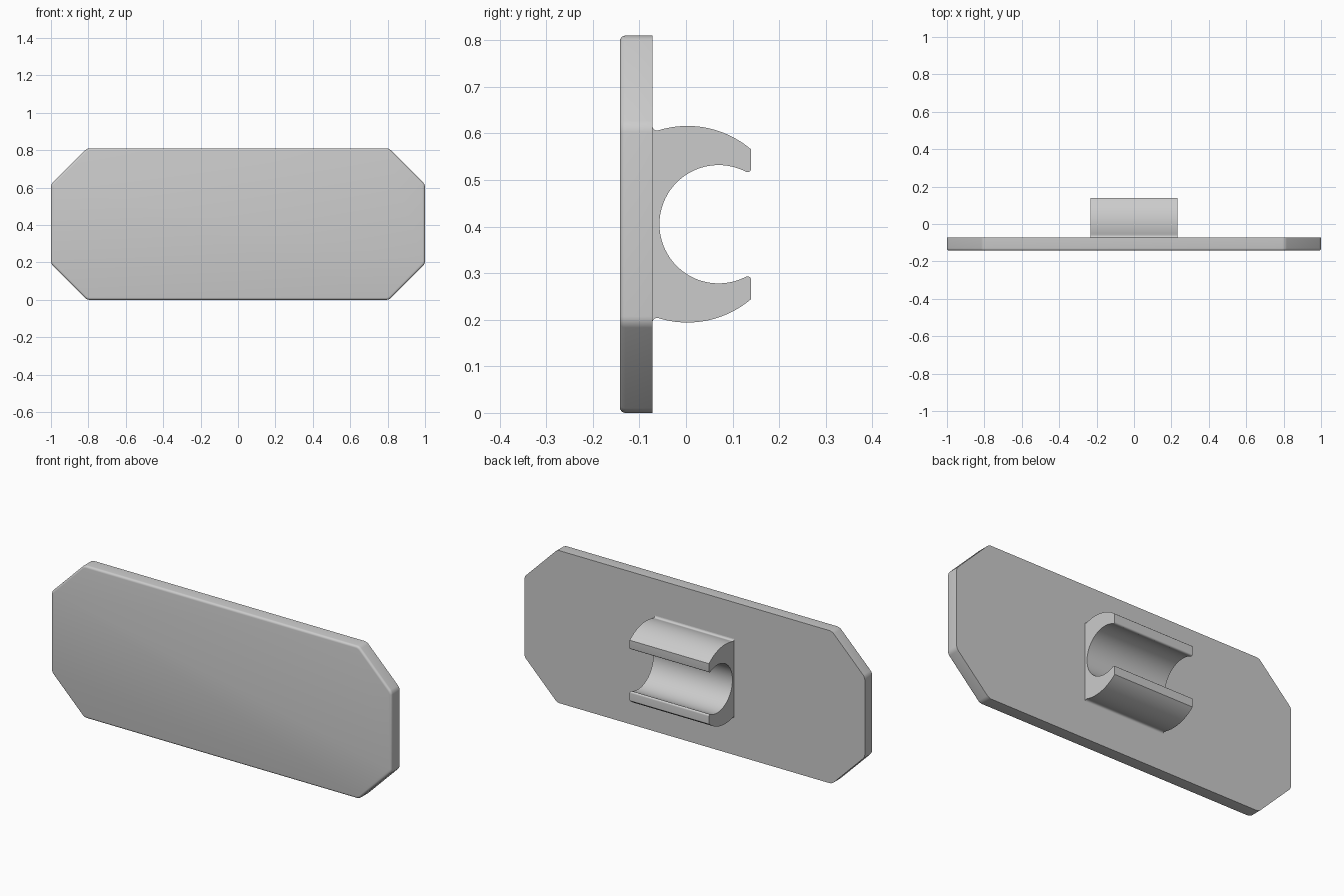
import bpy, bmesh
from math import radians, cos, sin, asin, acos
from mathutils import Vector

cube = bpy.data.objects.get("Cube")
if cube:
    bpy.data.objects.remove(cube, do_unlink=True)

grey = bpy.data.materials.new("Plain Grey")
grey.use_nodes = True
colour = (0.6, 0.6, 0.6, 1)
grey.diffuse_color = colour
grey.node_tree.nodes["Principled BSDF"].inputs["Base Color"].default_value = colour

HEIGHT = 0.81
MID = HEIGHT / 2
FRONT, PLATE_BACK, BACK = -0.142, -0.072, 0.14


def prism(bm, points, shift):
    """Extrude a flat outline along a vector."""
    face = bm.faces.new([bm.verts.new(p) for p in points])
    ext = bmesh.ops.extrude_face_region(bm, geom=[face], use_keep_orig=True)
    moved = [g for g in ext["geom"] if isinstance(g, bmesh.types.BMVert)]
    bmesh.ops.translate(bm, verts=moved, vec=shift)
    bmesh.ops.recalc_face_normals(bm, faces=bm.faces)


def finish(bm, name):
    mesh = bpy.data.meshes.new(name)
    bm.to_mesh(mesh)
    bm.free()
    mesh.materials.append(grey)
    obj = bpy.data.objects.new(name, mesh)
    bpy.context.collection.objects.link(obj)
    bpy.ops.object.select_all(action='DESELECT')
    obj.select_set(True)
    bpy.context.view_layer.objects.active = obj
    bpy.ops.object.shade_smooth_by_angle(angle=radians(30))
    return obj


def arc(cy, cz, r, start, end, steps):
    """Points of an arc in the side plane, angles in radians."""
    return [(cy + r * cos(start + (end - start) * i / steps),
             cz + r * sin(start + (end - start) * i / steps))
            for i in range(steps + 1)]


# Plate: chamfered rectangle with softened corners and a rounded front rim
cut = 0.193
quarter = [(1, MID - cut), (1 - cut, MID)]
outline = (quarter + [(-x, z) for x, z in reversed(quarter)]
           + [(-x, -z) for x, z in quarter]
           + [(x, -z) for x, z in reversed(quarter)])
bm = bmesh.new()
prism(bm, [(x, FRONT, z + MID) for x, z in outline], Vector((0, PLATE_BACK - FRONT, 0)))
corners = [e for e in bm.edges if abs(e.verts[0].co.y - e.verts[1].co.y) > 0.01]
bmesh.ops.bevel(bm, geom=corners, offset=0.014, segments=4, profile=0.5, affect='EDGES')
rim = [e for e in bm.edges if all(v.co.y < FRONT + 0.001 for v in e.verts)]
bmesh.ops.bevel(bm, geom=rim, offset=0.012, segments=4, profile=0.5, affect='EDGES')
finish(bm, "plate")

# Clip: C-shaped section, upper half described from the bore round to the plate
bore_y, bore_r = 0.07, 0.127
outer_y, outer_r = 0.003, 0.211
fillet = 0.01
tip = 0.008
# Rounded inner lip of the jaw
lip_y = BACK - tip
lip_angle = acos((lip_y - bore_y) / (bore_r + tip))
lip_z = (bore_r + tip) * sin(lip_angle)
upper = arc(bore_y, 0, bore_r, radians(180), lip_angle, 32)
upper += arc(lip_y, lip_z, tip, lip_angle - radians(180), 0, 6)[1:]
# Outer curve, ending in a small fillet against the plate
fil_y = PLATE_BACK + fillet
fil_angle = acos((fil_y - outer_y) / (outer_r + fillet))
fil_z = (outer_r + fillet) * sin(fil_angle)
upper += arc(outer_y, 0, outer_r, acos((BACK - outer_y) / outer_r), fil_angle, 24)
upper += arc(fil_y, fil_z, fillet, fil_angle - radians(180), -radians(180), 6)[1:]
# Sink the root slightly into the plate
upper.append((PLATE_BACK - 0.01, fil_z))
profile = upper + [(y, -z) for y, z in reversed(upper[1:])]
bm = bmesh.new()
prism(bm, [(-0.233, y, z + MID) for y, z in profile], Vector((0.466, 0, 0)))
finish(bm, "clip")
